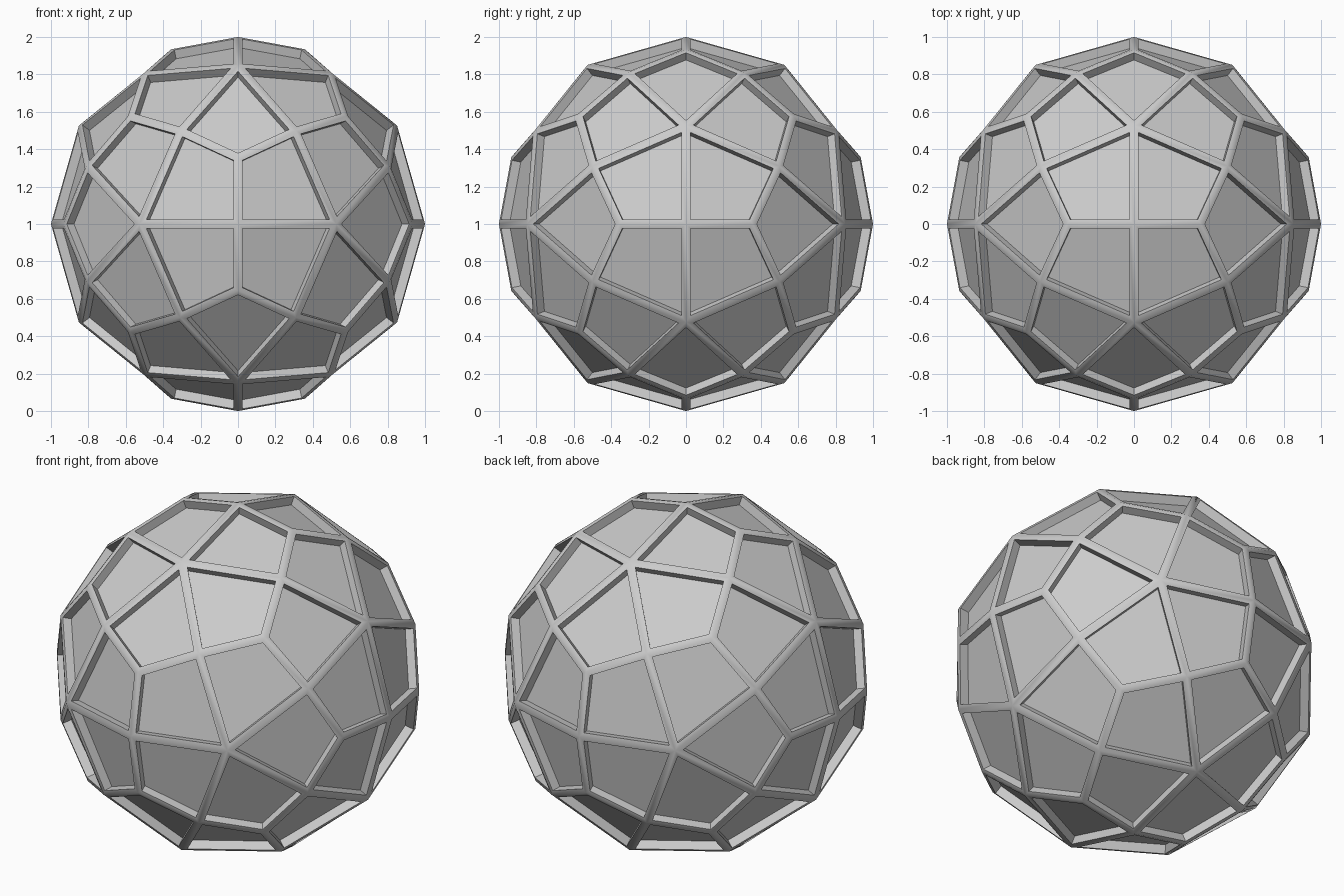
import bpy, bmesh, math
from mathutils import Vector

if "Cube" in bpy.data.objects:
    bpy.data.objects.remove(bpy.data.objects["Cube"])

BAR = 0.025      # half width of each raised bar
DEPTH = 0.05     # how far the panels sit below the bars

# icosahedron corners: cyclic permutations of (1, phi, 0)
phi = (1 + math.sqrt(5)) / 2
corners = []
for s in (1, -1):
    for t in (phi, -phi):
        corners += [Vector(v).normalized() for v in ((s, t, 0), (0, s, t), (t, 0, s))]
edge = min((corners[0] - c).length for c in corners[1:]) + 0.01

def near(a, b):
    return (corners[a] - corners[b]).length < edge

triangles = [(a, b, c) for a in range(12) for b in range(a + 1, 12) for c in range(b + 1, 12)
             if near(a, b) and near(b, c) and near(a, c)]

# split every triangle into three kites with all points on the unit sphere
bm = bmesh.new()
for tri in triangles:
    pts = [corners[i] for i in tri]
    centre = sum(pts, Vector()).normalized()
    for i in range(3):
        p, q, r = pts[i], pts[(i + 1) % 3], pts[(i + 2) % 3]
        kite = [p, (p + q).normalized(), centre, (p + r).normalized()]
        bm.faces.new([bm.verts.new(v) for v in kite])
bmesh.ops.remove_doubles(bm, verts=bm.verts[:], dist=0.001)
bmesh.ops.recalc_face_normals(bm, faces=bm.faces[:])

# raised bars around sunken panels
panels = bm.faces[:]
bmesh.ops.inset_individual(bm, faces=panels, thickness=BAR, use_even_offset=True)
for face in panels:
    n = face.normal.copy()
    new = bmesh.ops.extrude_discrete_faces(bm, faces=[face])["faces"][0]
    bmesh.ops.translate(bm, verts=new.verts[:], vec=-n * DEPTH)

bmesh.ops.translate(bm, verts=bm.verts[:], vec=(0, 0, 1))
mesh = bpy.data.meshes.new("panelled_ball")
bm.to_mesh(mesh)
bm.free()
ball = bpy.data.objects.new("panelled_ball", mesh)
bpy.context.collection.objects.link(ball)
bpy.context.view_layer.objects.active = ball
ball.select_set(True)
bpy.ops.object.shade_smooth_by_angle(angle=math.radians(35))
